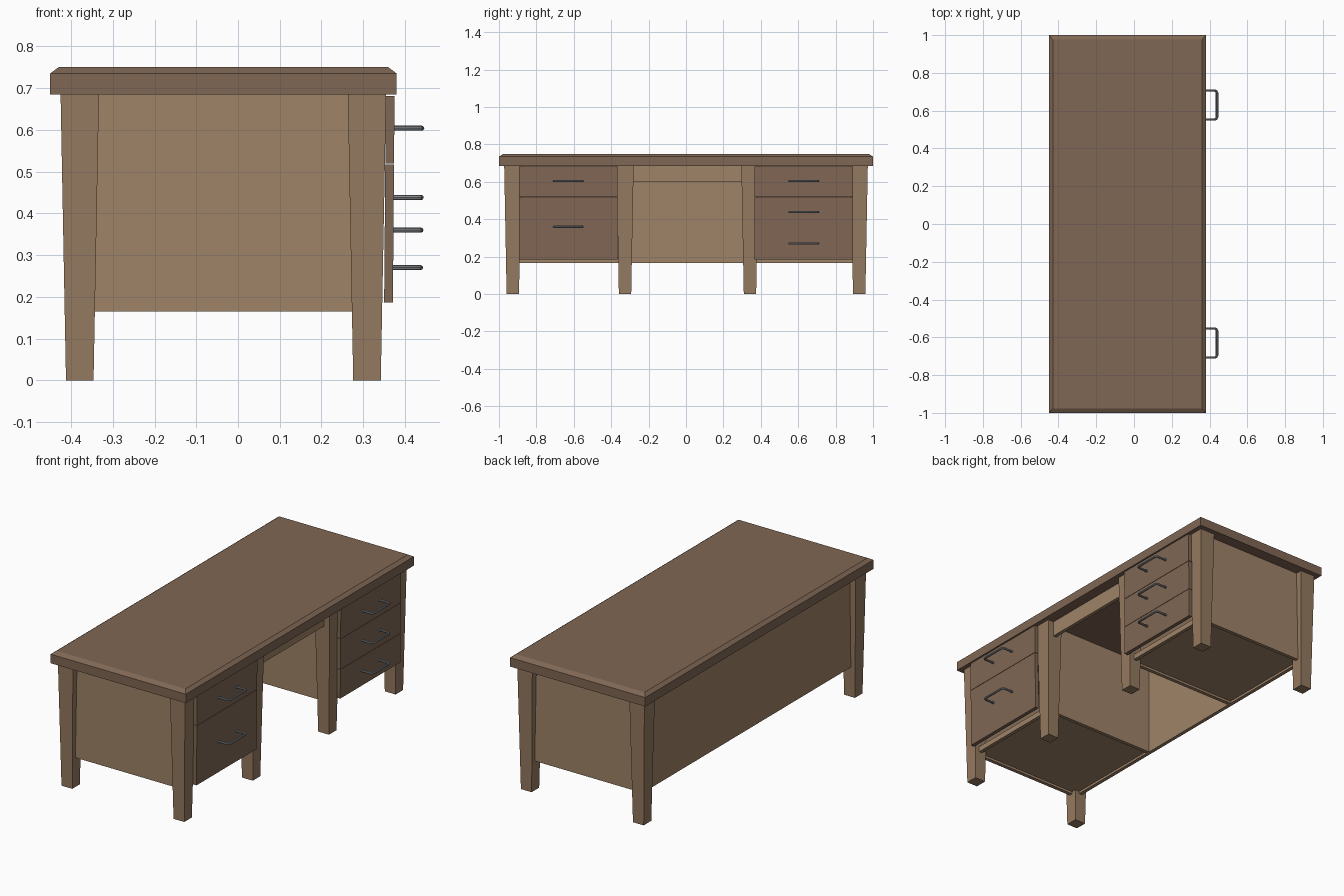
import bpy

if "Cube" in bpy.data.objects:
    bpy.data.objects.remove(bpy.data.objects["Cube"])


def material(name, rgb):
    m = bpy.data.materials.new(name)
    m.diffuse_color = (*rgb, 1)
    m.use_nodes = True
    m.node_tree.nodes["Principled BSDF"].inputs["Base Color"].default_value = m.diffuse_color
    return m


DARK = material("dark_wood", (0.215, 0.135, 0.088))
LEG = material("leg_wood", (0.30, 0.195, 0.118))
PANEL = material("panel_wood", (0.345, 0.228, 0.138))
METAL = material("metal", (0.25, 0.26, 0.28))


def loft(name, rings, mat):
    """Stack of rectangles (x0, x1, y0, y1, z) joined into a closed solid."""
    verts, faces = [], []
    for x0, x1, y0, y1, z in rings:
        verts += [(x0, y0, z), (x1, y0, z), (x1, y1, z), (x0, y1, z)]
    for r in range(len(rings) - 1):
        for i in range(4):
            a, b = r * 4 + i, r * 4 + (i + 1) % 4
            faces.append((a, b, b + 4, a + 4))
    n = len(verts)
    faces += [(3, 2, 1, 0), (n - 4, n - 3, n - 2, n - 1)]
    mesh = bpy.data.meshes.new(name)
    mesh.from_pydata(verts, [], faces)
    mesh.materials.append(mat)
    obj = bpy.data.objects.new(name, mesh)
    bpy.context.collection.objects.link(obj)
    return obj


def box(name, x0, x1, y0, y1, z0, z1, mat):
    return loft(name, [(x0, x1, y0, y1, z0), (x0, x1, y0, y1, z1)], mat)


# Table top with a chamfered upper edge
loft("table_top", [(-0.45, 0.38, -1, 1, 0.685),
                   (-0.45, 0.38, -1, 1, 0.735),
                   (-0.43, 0.36, -0.976, 0.976, 0.75)], DARK)

# Tapered legs: four corners and two beside the kneehole
BACK, FRONT, INNER_L, INNER_R, END = -0.379, 0.309, -0.326, 0.342, 0.926
LEGS = [("back_leg", BACK, -END), ("back_leg", BACK, END),
        ("front_leg", FRONT, -END), ("front_leg", FRONT, END),
        ("inner_leg", FRONT, INNER_L), ("inner_leg", FRONT, INNER_R)]
for name, x, y in LEGS:
    b, t = 0.033, 0.046
    loft(name, [(x - b, x + b, y - b, y + b, 0),
                (x - t, x + t, y - t, y + t, 0.686)], LEG)

# Side, back and kneehole panels
Z0, Z1, T = 0.165, 0.686, 0.01
for name, y in (("end_panel", -END), ("end_panel", END),
                ("kneehole_panel", INNER_L), ("kneehole_panel", INNER_R)):
    box(name, BACK, FRONT, y - T, y + T, Z0, Z1, PANEL)
box("back_panel", BACK - T, BACK + T, -END, END, Z0, Z1, PANEL)
box("kneehole_apron", FRONT - T, FRONT + T, INNER_L, INNER_R, 0.60, Z1, PANEL)

# Pedestal bottoms and the rails below the drawers
for y0, y1 in ((-END, INNER_L), (INNER_R, END)):
    box("pedestal_bottom", BACK, FRONT, y0, y1, 0.178, 0.19, PANEL)
    box("bottom_rail", FRONT - T, FRONT + T, y0, y1, Z0, 0.195, PANEL)


def front_x(z):
    """Drawer faces lean slightly with the legs."""
    return 0.375 - 0.008 * (0.68 - z)


def drawer(yc, z0, z1, handle_z):
    y0, y1, a, b = yc - 0.264, yc + 0.264, front_x(z0), front_x(z1)
    loft("drawer_front", [(a - 0.021, a, y0, y1, z0 + 0.001),
                          (b - 0.021, b, y0, y1, z1 - 0.001)], DARK)
    # U-shaped bar handle with clipped corners
    r, h, c = 0.006, 0.077, 0.012
    x0 = front_x(handle_z) - 0.004
    x1 = front_x(handle_z) + 0.066
    pts = [(x0, -h), (x1 - c, -h), (x1 - c * 0.3, -h + c * 0.3), (x1, -h + c),
           (x1, h - c), (x1 - c * 0.3, h - c * 0.3), (x1 - c, h), (x0, h)]
    curve = bpy.data.curves.new("drawer_handle", 'CURVE')
    curve.dimensions = '3D'
    curve.bevel_depth = r
    curve.bevel_resolution = 2
    curve.use_fill_caps = True
    curve.materials.append(METAL)
    spline = curve.splines.new('POLY')
    spline.points.add(len(pts) - 1)
    for p, (x, y) in zip(spline.points, pts):
        p.co = (x, yc + y, handle_z, 1)
    obj = bpy.data.objects.new("drawer_handle", curve)
    bpy.context.collection.objects.link(obj)
    bpy.ops.object.select_all(action='DESELECT')
    obj.select_set(True)
    bpy.context.view_layer.objects.active = obj
    bpy.ops.object.convert(target='MESH')
    bpy.ops.object.shade_smooth_by_angle()


# Two drawers on one side, three on the other
for args in ((-0.63, 0.518, 0.682, 0.604), (-0.63, 0.185, 0.518, 0.36),
             (0.63, 0.518, 0.682, 0.604), (0.63, 0.348, 0.518, 0.438),
             (0.63, 0.185, 0.348, 0.27)):
    drawer(*args)
